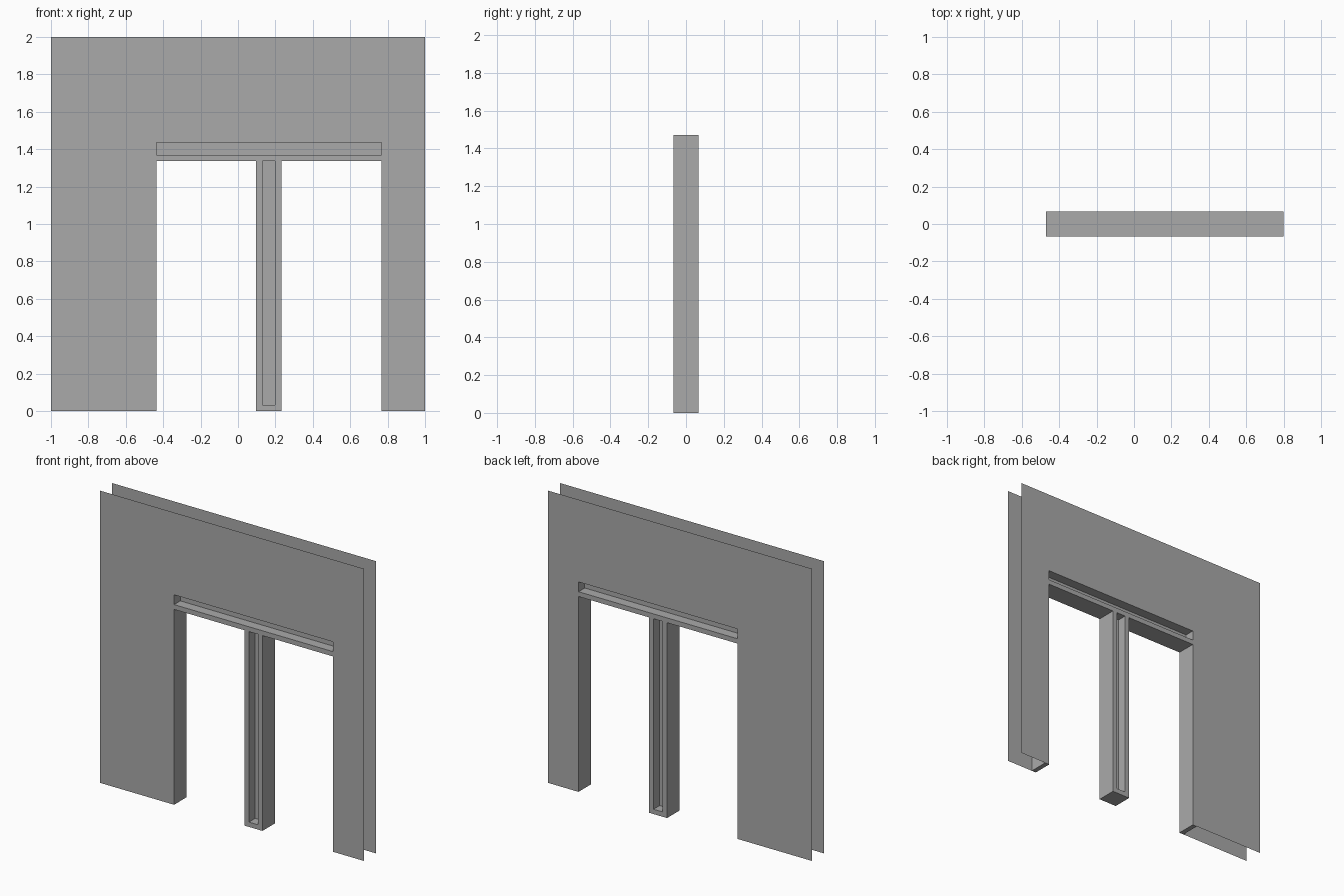
import bpy
import bmesh

cube = bpy.data.objects.get("Cube")
if cube:
    bpy.data.objects.remove(cube, do_unlink=True)

D = 0.067                      # half depth of the wall
T = 0.033                      # rim thickness
L, R = -0.437, 0.767           # sides of the opening
PL, PR = 0.097, 0.232          # sides of the post
SOFFIT, TOP = 1.337, 1.47      # underside and top of the lintel
SLOT_LO, SLOT_HI = SOFFIT + T, TOP - T

grey = bpy.data.materials.new("wall grey")
grey.use_nodes = True
colour = (0.4, 0.4, 0.4, 1)
grey.diffuse_color = colour
grey.node_tree.nodes["Principled BSDF"].inputs["Base Color"].default_value = colour


def panels(name, faces, mirrored=False):
    """Each face: axis, signed facing, position, u range, v range."""
    bm = bmesh.new()
    for axis, sign, at, (u0, u1), (v0, v1) in faces:
        corners = [(u0, v0), (u1, v0), (u1, v1), (u0, v1)]
        place = {"x": lambda u, v: (at, u, v),
                 "y": lambda u, v: (u, at, v),
                 "z": lambda u, v: (u, v, at)}[axis]
        verts = [bm.verts.new(place(u, v)) for u, v in corners]
        face = bm.faces.new(verts)
        face.normal_update()
        if face.normal["xyz".index(axis)] * sign < 0:
            face.normal_flip()
    bmesh.ops.remove_doubles(bm, verts=bm.verts, dist=0.0001)
    mesh = bpy.data.meshes.new(name)
    bm.to_mesh(mesh)
    bm.free()
    mesh.materials.append(grey)
    obj = bpy.data.objects.new(name, mesh)
    bpy.context.collection.objects.link(obj)
    if mirrored:
        mod = obj.modifiers.new("Mirror", "MIRROR")
        mod.use_axis = (False, True, False)
        mod.use_mirror_merge = False
    return obj


depth = (-D, D)

# Thin wall sheets on both sides, open at their outer edges
panels("wall_sheets", [("y", -1, -D, u, v) for u, v in [
    ((-1, L), (0, 2)),
    ((R, 1), (0, 2)),
    ((L, R), (SLOT_HI, 2)),
    ((L, R), (SOFFIT, SLOT_LO)),
]], mirrored=True)

# Post rims on both sides
panels("post_rims", [("y", -1, -D, u, v) for u, v in [
    ((PL, PL + T), (0, SOFFIT)),
    ((PR - T, PR), (0, SOFFIT)),
    ((PL + T, PR - T), (0, T)),
]], mirrored=True)

# Jambs: inner face, hidden outer face and foot
for name, inner, side in (("right_jamb", L, 1), ("left_jamb", R, -1)):
    outer = inner - side * T
    panels(name, [
        ("x", side, inner, depth, (0, SOFFIT)),
        ("x", -side, outer, depth, (0, TOP)),
        ("z", -1, 0, sorted((inner, outer)), depth),
    ])

# Lintel with a long slot on each side of a thin web
panels("lintel", [
    ("z", 1, TOP, (L - T, R + T), depth),
    ("z", -1, SOFFIT, (L, R), depth),
    ("z", 1, SLOT_LO, (L, R), depth),
    ("z", -1, SLOT_HI, (L, R), depth),
    ("x", 1, L, depth, (SLOT_LO, SLOT_HI)),
    ("x", -1, R, depth, (SLOT_LO, SLOT_HI)),
    ("y", -1, 0, (L, R), (SLOT_LO, SLOT_HI)),
])

# Centre post with a tall slot on each side of a thin web
panels("post", [
    ("x", -1, PL, depth, (0, SOFFIT)),
    ("x", 1, PR, depth, (0, SOFFIT)),
    ("x", 1, PL + T, depth, (T, SOFFIT)),
    ("x", -1, PR - T, depth, (T, SOFFIT)),
    ("z", 1, T, (PL + T, PR - T), depth),
    ("z", -1, 0, (PL, PR), depth),
    ("y", -1, 0, (PL + T, PR - T), (T, SOFFIT)),
])
